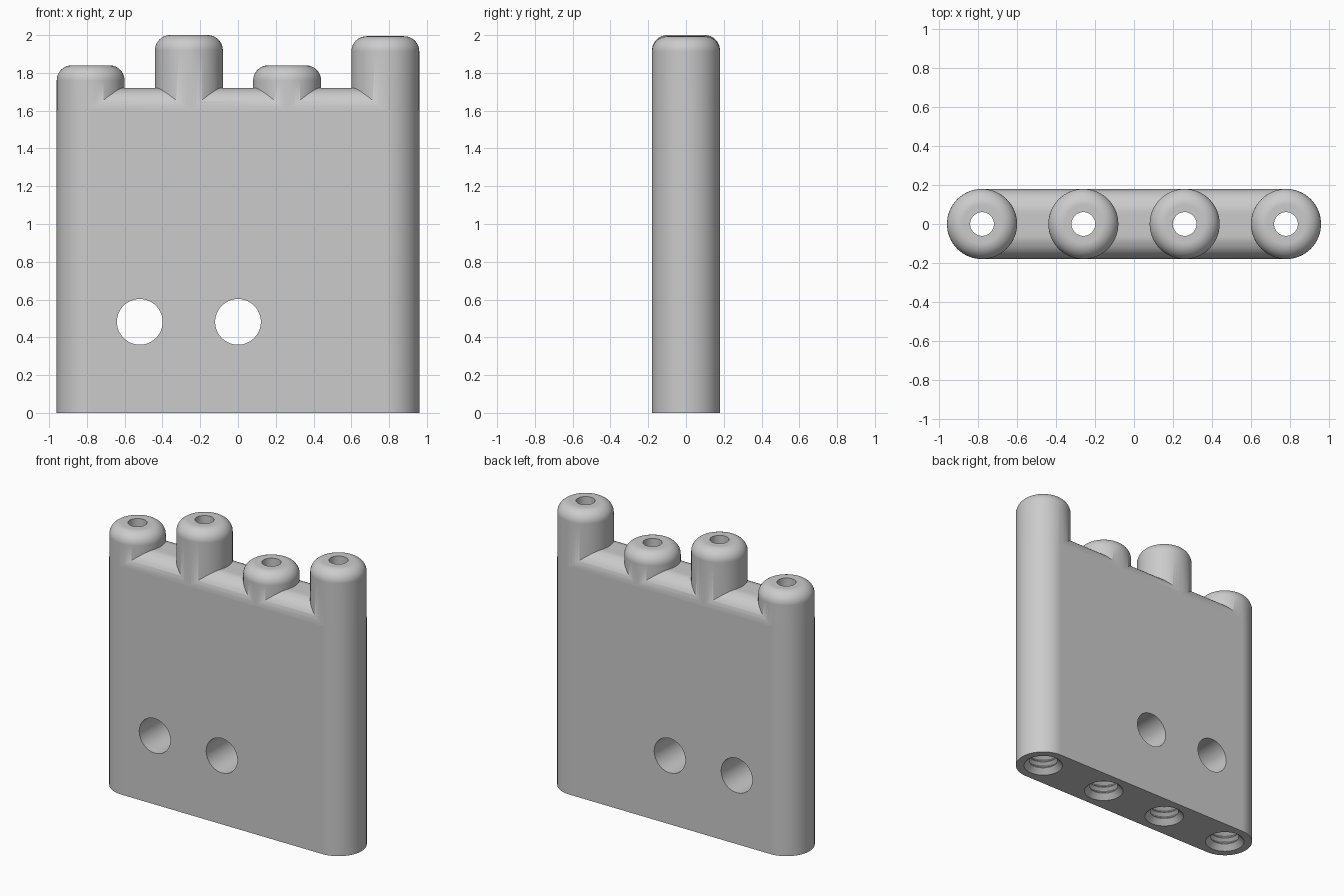
import bpy
import bmesh
from math import sin, cos, pi

cube = bpy.data.objects.get("Cube")
if cube:
    bpy.data.objects.remove(cube, do_unlink=True)

grey = bpy.data.materials.new("plain grey")
grey.use_nodes = True
colour = (0.6, 0.6, 0.6, 1)
grey.diffuse_color = colour
grey.node_tree.nodes["Principled BSDF"].inputs["Base Color"].default_value = colour

R = 0.18            # half thickness of the block
SPAN = 0.78         # centre of the end posts
HALF = 32           # segments per half circle


def loft(name, profile, x=0, span=0):
    """Stack round (or, with a span, stadium) rings of (radius, z) into a solid."""
    bm = bmesh.new()
    rings = []
    for r, z in profile:
        ring = []
        for side, start in ((1, -pi / 2), (-1, pi / 2)):
            for i in range(HALF + (1 if span else 0)):
                a = start + pi * i / HALF
                ring.append(bm.verts.new((x + side * span + r * cos(a), r * sin(a), z)))
        rings.append(ring)
    n = len(rings[0])
    for low, high in zip(rings, rings[1:]):
        for i in range(n):
            j = (i + 1) % n
            bm.faces.new((low[i], low[j], high[j], high[i]))
    bm.faces.new(rings[0][::-1])
    bm.faces.new(rings[-1])
    bmesh.ops.recalc_face_normals(bm, faces=bm.faces[:])
    mesh = bpy.data.meshes.new(name)
    bm.to_mesh(mesh)
    bm.free()
    mesh.materials.append(grey)
    obj = bpy.data.objects.new(name, mesh)
    bpy.context.collection.objects.link(obj)
    return obj


def rounded(radius, bottom, top, fillet, steps=10):
    """Straight wall that ends in a rounded top edge."""
    return [(radius, bottom)] + [
        (radius - fillet + fillet * cos(pi / 2 * i / steps),
         top - fillet + fillet * sin(pi / 2 * i / steps)) for i in range(steps + 1)]


def combine(target, tool, operation):
    """Boolean the tool into the target, then drop the tool."""
    mod = target.modifiers.new(operation, 'BOOLEAN')
    mod.object, mod.operation, mod.solver = tool, operation, 'EXACT'
    bpy.context.view_layer.objects.active = target
    bpy.ops.object.modifier_apply(modifier=mod.name)
    bpy.data.objects.remove(tool, do_unlink=True)


# Block with round ends and a rounded top
block = loft("post_block", rounded(R, 0, 1.72, 0.12), span=SPAN)

# Threaded socket with a chamfered mouth, narrowing to a through bore
bore = [(0.137, -0.01), (0.092, 0.035)]
pitch = 0.045
for i in range(9):
    z = 0.04 + i * pitch
    bore += [(0.092, z), (0.115, z + 0.018), (0.115, z + 0.022), (0.092, z + 0.04)]
bore += [(0.092, 0.46), (0.061, 0.49), (0.061, 2.1)]

# Four posts of alternating height, each bored through
centres = [SPAN * k / 3 for k in (-3, -1, 1, 3)]
for x, top in zip(centres, (1.84, 2.0, 1.84, 1.994)):
    combine(block, loft("post", rounded(R - 0.0003, 1.3, top, 0.08), x), 'UNION')
for x in centres:
    combine(block, loft("socket_cutter", bore, x), 'DIFFERENCE')

# Two cross holes from front to back
for x in (-0.52, 0):
    cutter = loft("cross_hole_cutter", [(0.121, -0.4), (0.121, 0.4)])
    cutter.rotation_euler.x = pi / 2
    cutter.location = (x, 0, 0.482)
    bpy.context.view_layer.update()
    combine(block, cutter, 'DIFFERENCE')

# Smooth shading with crisp edges
bpy.ops.object.select_all(action='DESELECT')
block.select_set(True)
bpy.context.view_layer.objects.active = block
bpy.ops.object.shade_smooth_by_angle(angle=pi / 6)
weighted = block.modifiers.new("Weighted Normal", 'WEIGHTED_NORMAL')
weighted.keep_sharp = True
